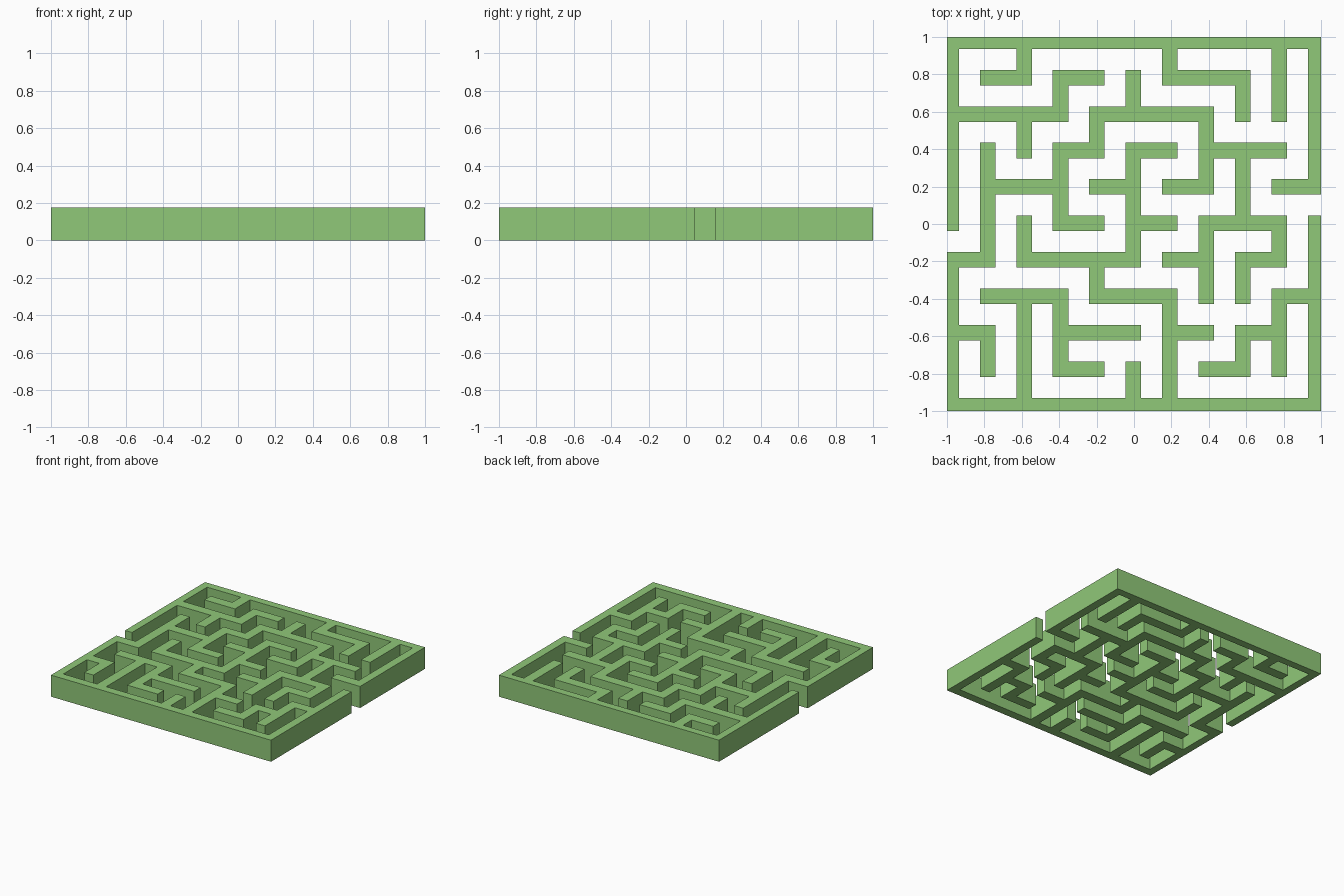
import bpy, bmesh
from math import radians

if "Cube" in bpy.data.objects:
    bpy.data.objects.remove(bpy.data.objects["Cube"])

HEIGHT = 0.177
PITCH, HALF = 0.195, 0.0415   # spacing of wall lines, half wall thickness

# Walls along x: per line from back to front, (first column, last column)
ROWS = ["0-10", "1-2 3-4 6-8", "0-3 4-7", "3-4 5-6 7-9", "1-3 4-5 6-7 9-10",
        "3-4 5-6 7-9", "0-1 2-5 6-7 8-9", "1-3 4-6 9-10", "0-1 3-5 6-7 8-9",
        "3-4 7-8", "0-10"]
# Walls along y: per line from left to right, (first row, last row)
COLS = ["0-5 6-10", "3-6 8-9", "0-1 2-3 5-6 7-10", "1-2 3-5 7-9", "2-3 6-7",
        "1-2 3-6 9-10", "0-1 7-10", "2-4 5-7", "1-2 3-5 6-7 8-9",
        "0-2 5-6 7-9", "0-4 5-10"]


def spans(text):
    return [tuple(int(n) for n in s.split("-")) for s in text.split()]


# Occupied tiles: even indices are wall lines, odd indices are corridors
tiles = set()
for line, (row, col) in enumerate(zip(ROWS, COLS)):
    for a, b in spans(row):
        tiles |= {(i, 2 * line) for i in range(2 * a, 2 * b + 1)}
    for a, b in spans(col):
        tiles |= {(2 * line, j) for j in range(2 * a, 2 * b + 1)}


def edges(offset):
    e = [offset + (k - 5) * PITCH + s * HALF for k in range(11) for s in (-1, 1)]
    e[0], e[-1] = -1, 1       # outer walls are trimmed to the square
    return e


xs = edges(-0.003)
ys = [-v for v in edges(-0.003)]

# Flat maze plan, extruded upward as one solid
bm = bmesh.new()
verts = {}


def vert(i, j):
    if (i, j) not in verts:
        verts[i, j] = bm.verts.new((xs[i], ys[j], 0))
    return verts[i, j]


for i, j in sorted(tiles):
    bm.faces.new([vert(i, j), vert(i, j + 1), vert(i + 1, j + 1), vert(i + 1, j)])
ext = bmesh.ops.extrude_face_region(bm, geom=bm.faces[:], use_keep_orig=True)
top = [g for g in ext["geom"] if isinstance(g, bmesh.types.BMVert)]
bmesh.ops.translate(bm, verts=top, vec=(0, 0, HEIGHT))
bmesh.ops.recalc_face_normals(bm, faces=bm.faces[:])

mesh = bpy.data.meshes.new("maze_walls")
bm.to_mesh(mesh)
bm.free()
maze = bpy.data.objects.new("maze_walls", mesh)
bpy.context.collection.objects.link(maze)

# Green material
mat = bpy.data.materials.new("green")
mat.diffuse_color = (0.28, 0.58, 0.19, 1)
mat.use_nodes = True
mat.node_tree.nodes["Principled BSDF"].inputs["Base Color"].default_value = mat.diffuse_color
mesh.materials.append(mat)
